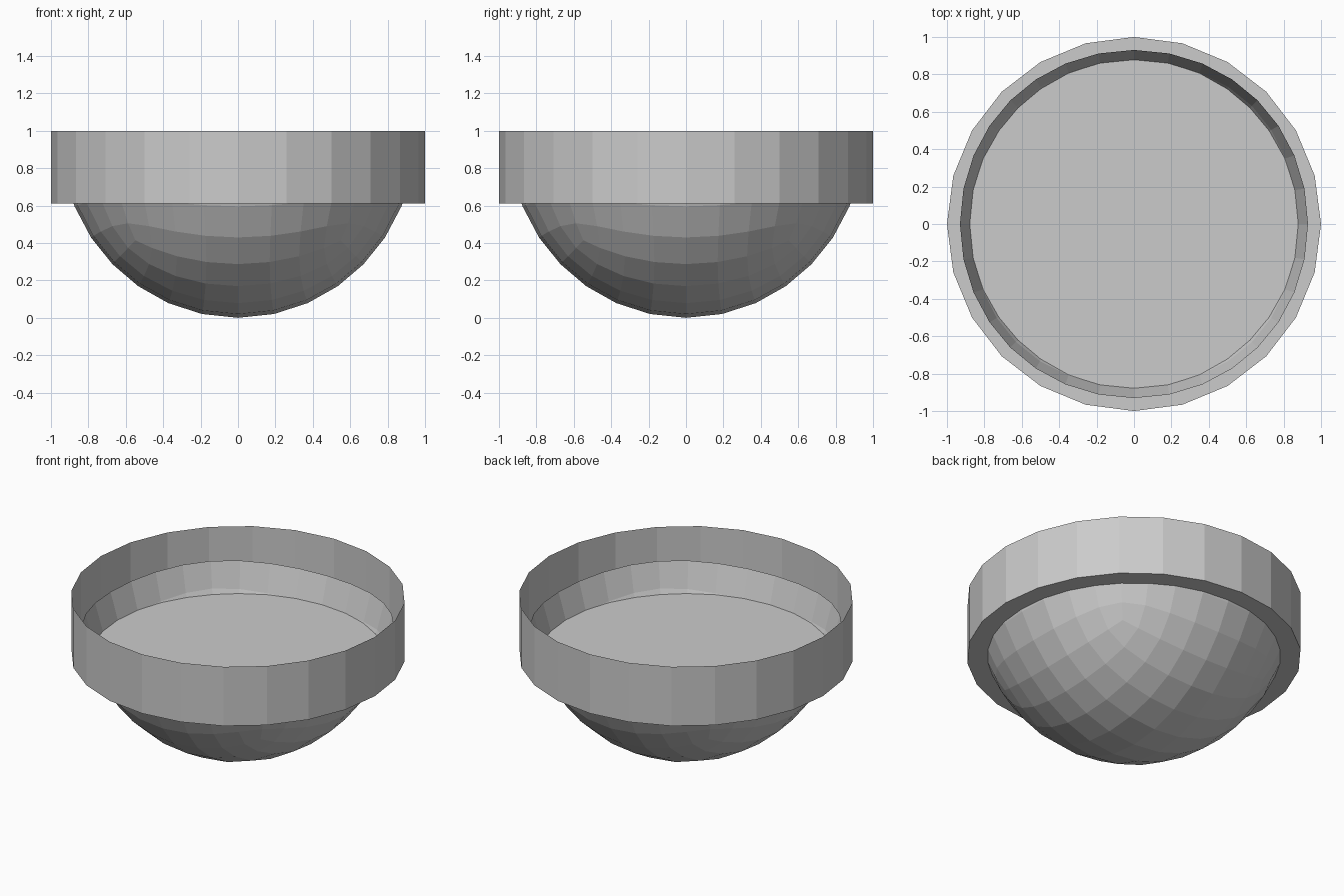
import bpy, bmesh
from mathutils import Vector

if "Cube" in bpy.data.objects:
    bpy.data.objects.remove(bpy.data.objects["Cube"])

RIM_Z, TOP_Z = 0.61, 1.0
BOWL_R, BOWL_H = 0.95, 0.98   # horizontal and vertical radius of the bowl

# Bowl: cube subdivided into a ball, upper part removed below the equator
bpy.ops.mesh.primitive_cube_add(size=2)
bowl = bpy.context.object
bowl.name = "bowl"
sub = bowl.modifiers.new("Subdivide", 'SUBSURF')
sub.levels = sub.render_levels = 3
bpy.ops.object.modifier_apply(modifier=sub.name)

bm = bmesh.new()
bm.from_mesh(bowl.data)
for v in bm.verts:
    v.co.normalize()
bmesh.ops.delete(bm, geom=[v for v in bm.verts if v.co.z > -0.04], context='VERTS')
for v in bm.verts:
    v.co = Vector((v.co.x * BOWL_R, v.co.y * BOWL_R, BOWL_H * (1 + v.co.z)))
bm.to_mesh(bowl.data)
bm.free()
bowl.data.shade_flat()

# Collar: 24-sided thin band with a floor and an open top
bpy.ops.mesh.primitive_cylinder_add(vertices=24, radius=1, depth=TOP_Z - RIM_Z,
                                    location=(0, 0, (TOP_Z + RIM_Z) / 2))
collar = bpy.context.object
collar.name = "collar"
bm = bmesh.new()
bm.from_mesh(collar.data)
bmesh.ops.delete(bm, geom=[f for f in bm.faces if f.normal.z > 0.9], context='FACES_ONLY')
bm.to_mesh(collar.data)
bm.free()
